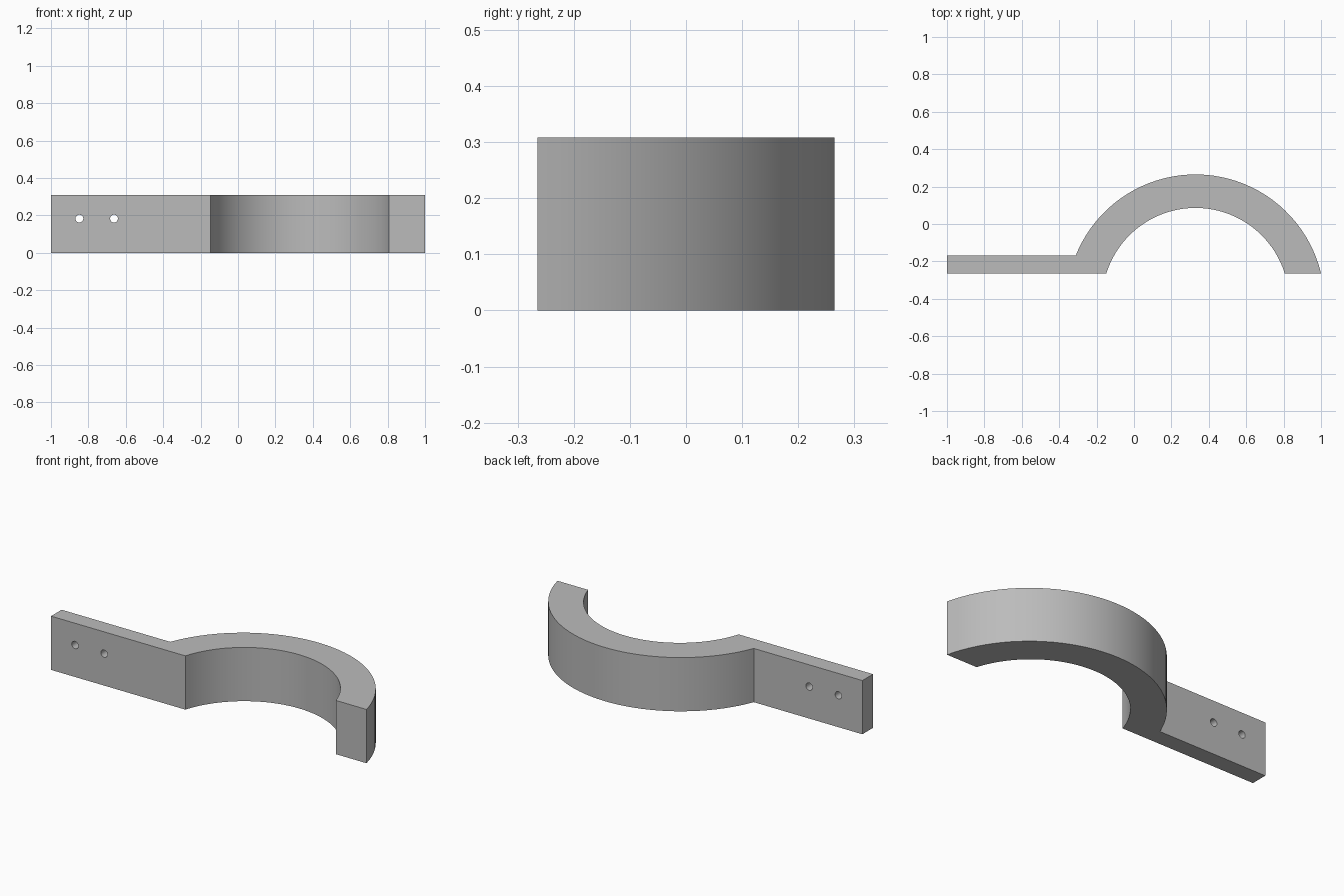
import bpy, bmesh
from math import asin, pi, sin, cos

old = bpy.data.objects.get("Cube")
if old:
    bpy.data.objects.remove(old)

HEIGHT = 0.308
FRONT, PLATE_BACK = -0.265, -0.169
CENTRE_X = 0.329

grey = bpy.data.materials.new("plain grey")
grey.use_nodes = True
colour = (0.5, 0.5, 0.5, 1)
grey.diffuse_color = colour
grey.node_tree.nodes["Principled BSDF"].inputs["Base Color"].default_value = colour


def arc(radius, centre_y, right_y, left_y, steps=40):
    """Points over the top of a circle, from the right end to the left end."""
    start = asin((right_y - centre_y) / radius)
    end = pi - asin((left_y - centre_y) / radius)
    angles = [start + (end - start) * i / steps for i in range(steps + 1)]
    return [(CENTRE_X + radius * cos(a), centre_y + radius * sin(a)) for a in angles]


# Plan outline: outer arc, mounting plate, inner arc
outline = arc(0.69, -0.425, FRONT, PLATE_BACK)
outline += [(-1, PLATE_BACK), (-1, FRONT)]
outline += reversed(arc(0.5, -0.414, FRONT, FRONT))

bm = bmesh.new()
base = bm.faces.new([bm.verts.new((x, y, 0)) for x, y in outline])
top = bmesh.ops.extrude_face_region(bm, geom=[base])["geom"]
bmesh.ops.translate(bm, vec=(0, 0, HEIGHT),
                    verts=[v for v in top if isinstance(v, bmesh.types.BMVert)])
bmesh.ops.recalc_face_normals(bm, faces=bm.faces)
mesh = bpy.data.meshes.new("curved_bracket")
bm.to_mesh(mesh)
bm.free()
bracket = bpy.data.objects.new("curved_bracket", mesh)
bpy.context.collection.objects.link(bracket)
mesh.materials.append(grey)

# Two screw holes through the plate
for i, x in enumerate((-0.848, -0.663)):
    bpy.ops.mesh.primitive_cylinder_add(vertices=24, radius=0.021, depth=0.3,
                                        location=(x, -0.22, 0.183), rotation=(pi / 2, 0, 0))
    cutter = bpy.context.object
    cutter.name = f"screw_hole_cutter_{i + 1}"
    cutter.data.materials.append(grey)
    cutter.hide_render = True
    cutter.hide_set(True)
    cut = bracket.modifiers.new("screw hole", 'BOOLEAN')
    cut.operation, cut.solver, cut.object = 'DIFFERENCE', 'EXACT', cutter

# Bake the holes, drop the cutters and smooth the curved walls
bpy.ops.object.select_all(action='DESELECT')
bracket.select_set(True)
bpy.context.view_layer.objects.active = bracket
for cut in list(bracket.modifiers):
    cutter = cut.object
    bpy.ops.object.modifier_apply(modifier=cut.name)
    bpy.data.objects.remove(cutter)
bpy.ops.object.shade_smooth_by_angle(angle=pi / 6)
